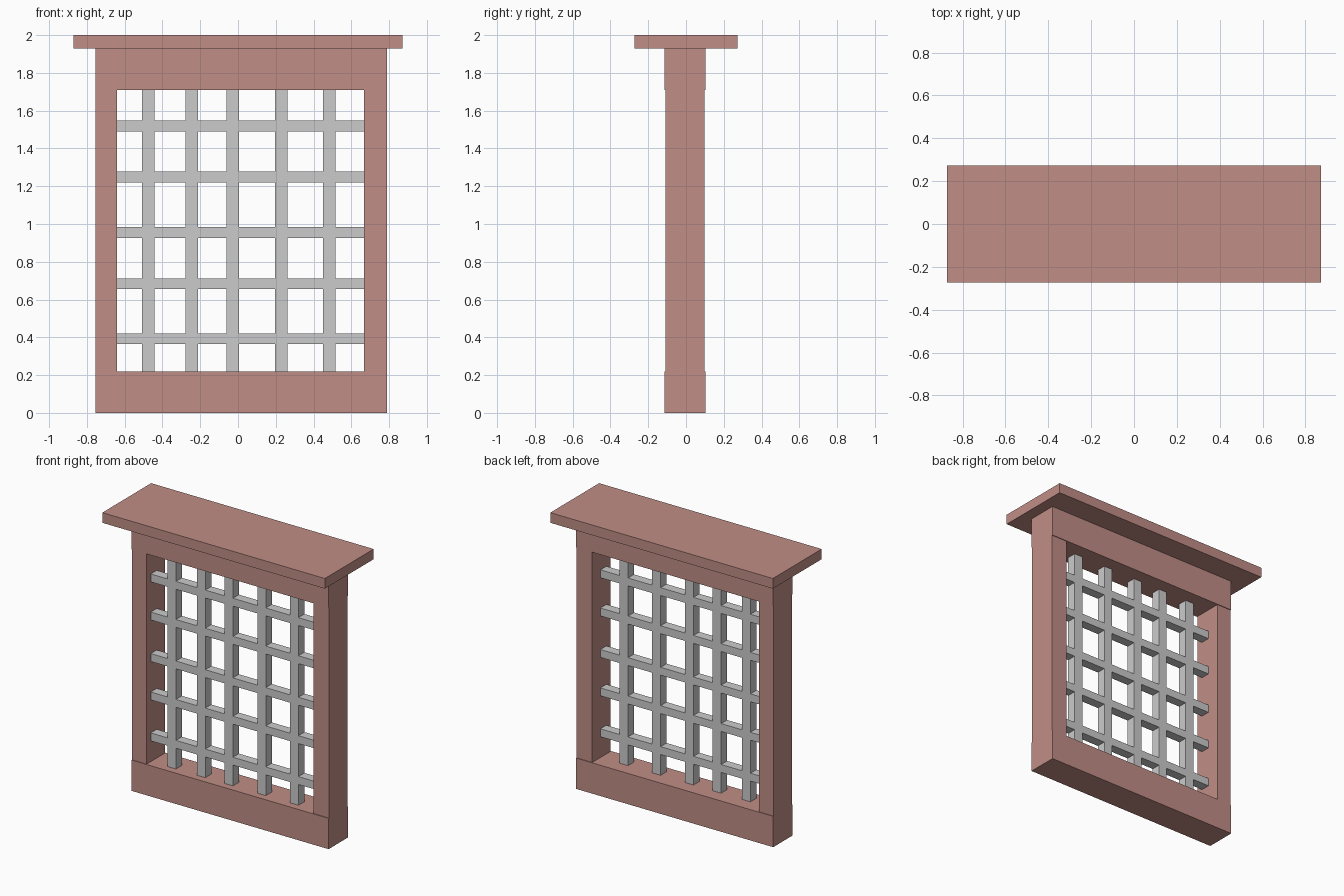
import bpy
import bmesh
from mathutils import Vector

if "Cube" in bpy.data.objects:
    bpy.data.objects.remove(bpy.data.objects["Cube"])

brick = bpy.data.materials.new("brick_red")
brick.diffuse_color = (0.53, 0.27, 0.24, 1.0)
brick.use_nodes = True
brick.node_tree.nodes["Principled BSDF"].inputs["Base Color"].default_value = brick.diffuse_color


def box(name, x, y, z, material=None):
    """Axis-aligned box from (min, max) pairs."""
    lo, hi = Vector((x[0], y[0], z[0])), Vector((x[1], y[1], z[1]))
    bm = bmesh.new()
    bmesh.ops.create_cube(bm, size=1.0)
    bmesh.ops.scale(bm, vec=hi - lo, verts=bm.verts)
    bmesh.ops.translate(bm, vec=(lo + hi) / 2, verts=bm.verts)
    mesh = bpy.data.meshes.new(name)
    bm.to_mesh(mesh)
    bm.free()
    if material:
        mesh.materials.append(material)
    obj = bpy.data.objects.new(name, mesh)
    bpy.context.collection.objects.link(obj)
    return obj


# Opening limits and frame depths
left, right = -0.755, 0.79
in_left, in_right = -0.64, 0.667
sill_top, lintel_bottom, lintel_top = 0.218, 1.71, 1.928
beam_y, post_y, bar_y = (-0.114, 0.102), (-0.109, 0.097), (-0.062, 0.005)

# Frame: sill, lintel, two posts and overhanging cap
box("sill", (left, right), beam_y, (0, sill_top), brick)
box("lintel", (left, right), beam_y, (lintel_bottom, lintel_top), brick)
box("left_post", (left, in_left), post_y, (sill_top, lintel_bottom), brick)
box("right_post", (in_right, right), post_y, (sill_top, lintel_bottom), brick)
box("cap", (-0.872, 0.872), (-0.273, 0.273), (lintel_top, 2.0), brick)

# Vertical grille bars
for i, x in enumerate((-0.476, -0.246, -0.029, 0.228, 0.484)):
    box(f"vertical_bar_{i + 1}", (x - 0.033, x + 0.033), bar_y,
        (sill_top, lintel_bottom))

# Horizontal grille bars
for i, z in enumerate((0.393, 0.683, 0.955, 1.249, 1.519)):
    box(f"horizontal_bar_{i + 1}", (in_left, in_right), bar_y,
        (z - 0.028, z + 0.028))
